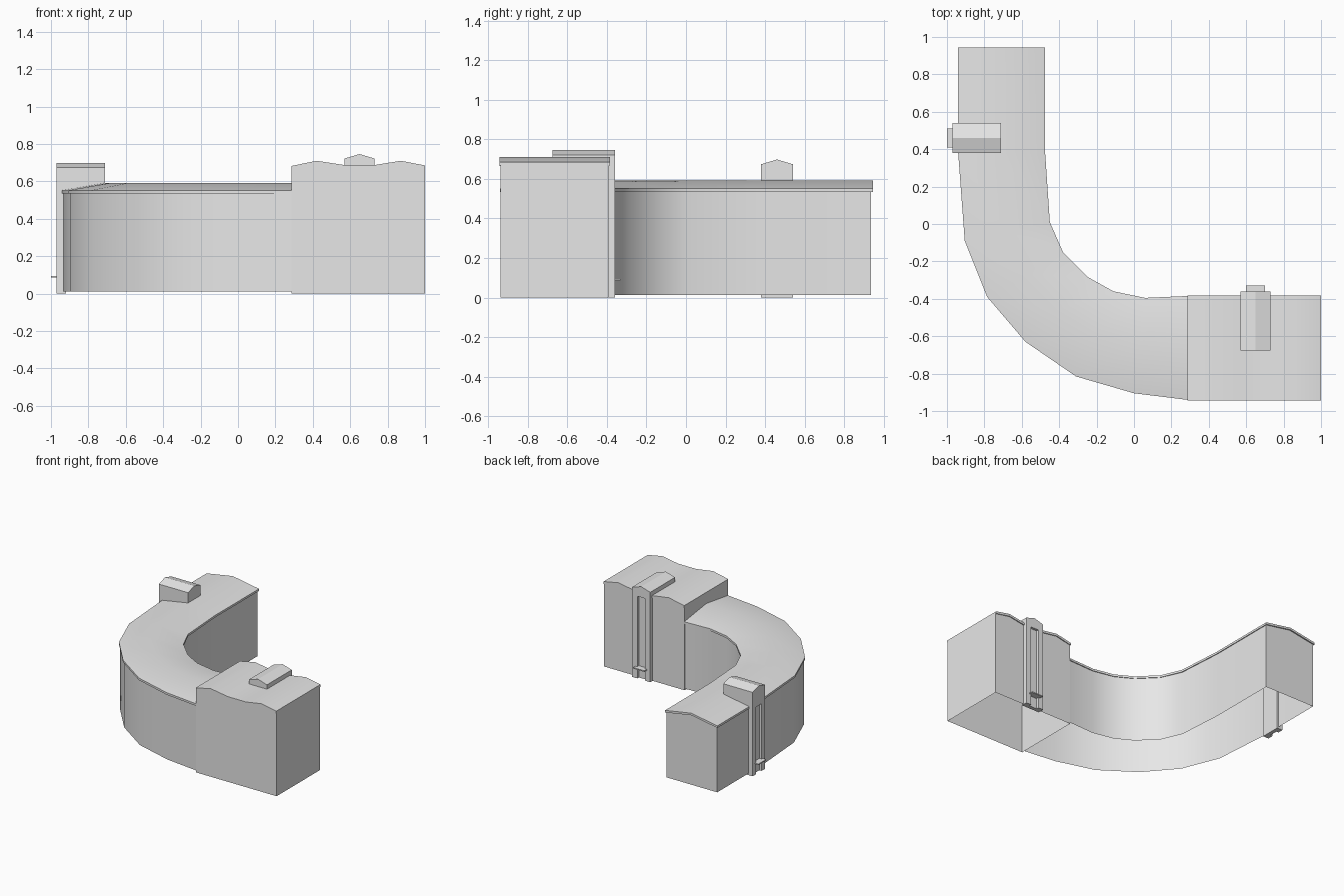
import bpy, bmesh, math
from mathutils import Vector

cube = bpy.data.objects.get("Cube")
if cube:
    bpy.data.objects.remove(cube, do_unlink=True)

grey = bpy.data.materials.new("plain_grey")
grey.use_nodes = True
grey.diffuse_color = (0.8, 0.8, 0.8, 1)
grey.node_tree.nodes["Principled BSDF"].inputs["Base Color"].default_value = (0.8, 0.8, 0.8, 1)


def loft(name, rings, closed=True, caps=(True, True), smooth=True):
    """Skin a row of matching cross-sections; an open ring leaves the underside open."""
    bm = bmesh.new()
    rows = [[bm.verts.new(p) for p in ring] for ring in rings]
    n = len(rows[0])
    for a, b in zip(rows, rows[1:]):
        for i in range(n if closed else n - 1):
            j = (i + 1) % n
            bm.faces.new((a[i], a[j], b[j], b[i]))
    for row, cap in ((rows[0], caps[0]), (rows[-1], caps[1])):
        if cap:
            bm.faces.new(row)
    bmesh.ops.recalc_face_normals(bm, faces=bm.faces)
    mesh = bpy.data.meshes.new(name)
    bm.to_mesh(mesh)
    bm.free()
    mesh.materials.append(grey)
    obj = bpy.data.objects.new(name, mesh)
    bpy.context.collection.objects.link(obj)
    if smooth:
        bpy.ops.object.select_all(action='DESELECT')
        obj.select_set(True)
        bpy.context.view_layer.objects.active = obj
        bpy.ops.object.shade_smooth_by_angle(angle=math.radians(35))
    return obj


# Curved wing: matching plan points along the outer and inner walls
outer = [(-.94, .945), (-.94, .38), (-.905, -.09), (-.785, -.39),
         (-.58, -.63), (-.31, -.815), (0, -.905), (.285, -.94)]
inner = [(-.475, .945), (-.475, .38), (-.45, .01), (-.38, -.15),
         (-.245, -.285), (-.11, -.36), (.06, -.395), (.285, -.385)]

wall_rings, roof_rings = [], []
for k, (o, i) in enumerate(zip(outer, inner)):
    o, i = Vector((*o, 0)), Vector((*i, 0))
    up = lambda p, z: p + Vector((0, 0, z))
    mid = (o + i) / 2
    roof_rings.append([up(o, .535), up(o, .552), up(mid, .592),
                       up(i, .552), up(i, .535), up(mid, .575)])
    inset = (i - o).normalized() * .008
    back = Vector((0, -.01 if k == 0 else 0, 0))
    wo, wi, wm = o + inset + back, i - inset + back, mid + back
    wall_rings.append([up(wo, .012), up(wo, .538), up(wm, .578), up(wi, .538), up(wi, .012)])
loft("curved_wing_walls", wall_rings, closed=False, caps=(True, False))
loft("curved_wing_roof", roof_rings)

# Tall end block with a twin-ridged roof
ridge = [(.285, .682), (.42, .71), (.57, .687), (.73, .687), (.87, .71), (1, .685)]
under = [(x, z - .018) for x, z in ridge]
section = [(.285, 0)] + under + [(1, 0)]
loft("end_block_walls", [[(x, y, z) for x, z in section] for y in (-.938, -.39)], closed=False)
loft("end_block_roof", [[(x, y, z) for x, z in ridge + under[::-1]] for y in (-.943, -.383)])


# Entrance towers, laid out as (across, depth, height) with depth pointing outward
def entrance(name, place, face, length, base, eave, peak):
    def prism(part, plan, z0, z1):
        loft(f"{name}_{part}", [[place(a, d, z) for a, d in plan] for z in (z0, z1)], smooth=False)

    # Pier pair with a recessed bay between
    w, r = .08, .035
    bay = face - .02
    prism("piers", [(-w, face - .05), (-w, face), (-r, face), (-r, bay),
                    (r, bay), (r, face), (w, face), (w, face - .05)], 0, eave - .04)
    # Gabled head running back over the roof
    gable = [(-w, base), (-w, eave), (0, peak), (w, eave), (w, base)]
    loft(f"{name}_head", [[place(a, d, z) for a, z in gable]
                          for d in (face - length, face)], smooth=False)
    # Thin canopy over the door
    prism("canopy", [(-.05, bay), (-.05, face + .03), (.05, face + .03), (.05, bay)], .086, .095)


entrance("block_entrance", lambda a, d, z: (.65 + a, d, z), -.36, .315, .66, .722, .746)
entrance("wing_entrance", lambda a, d, z: (-d, .46 + a, z), .97, .26, .54, .674, .698)
